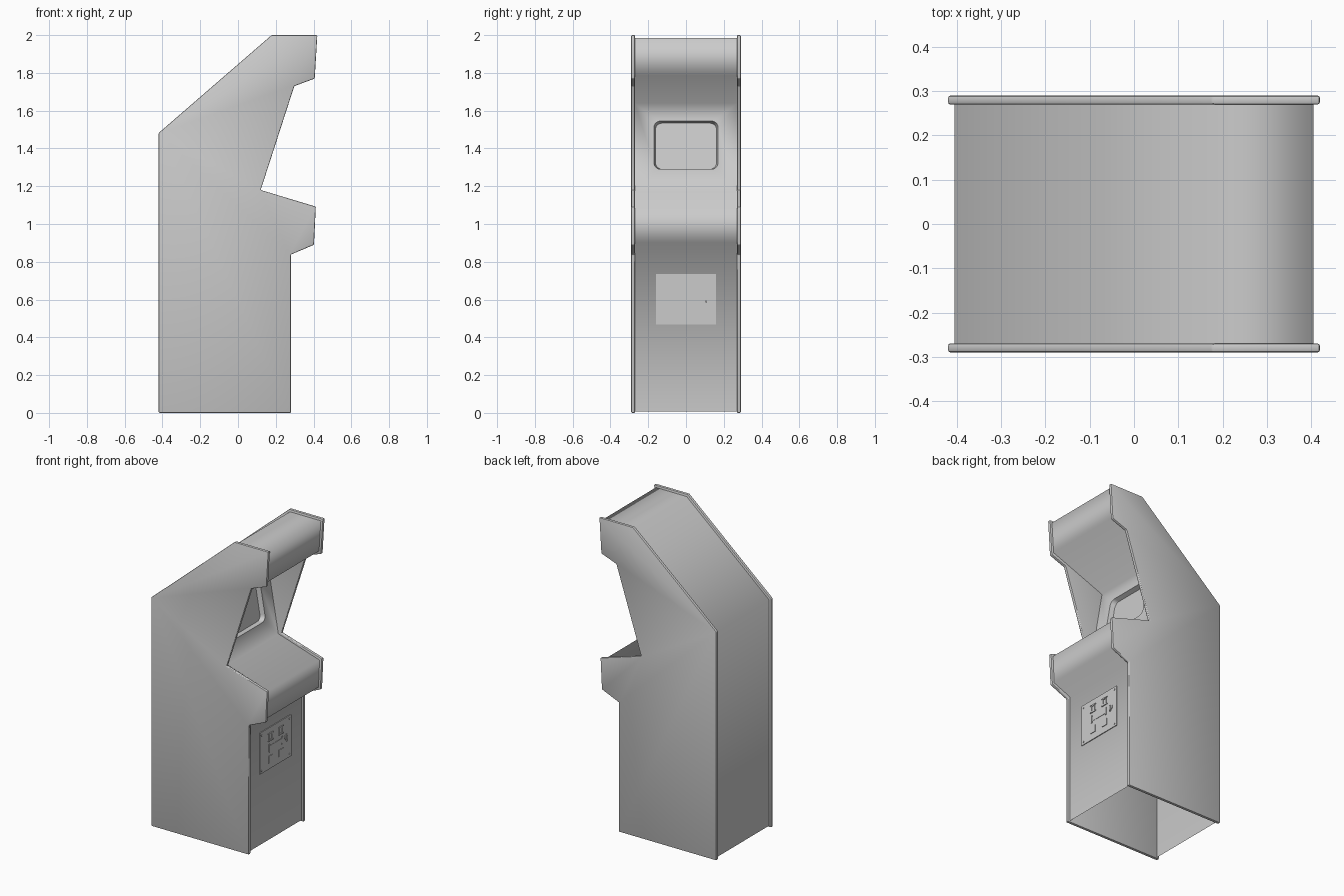
import bpy, bmesh, math
from mathutils import Vector

if "Cube" in bpy.data.objects:
    bpy.data.objects.remove(bpy.data.objects["Cube"])

grey = bpy.data.materials.new("cabinet_grey")
grey.diffuse_color = (0.6, 0.6, 0.6, 1)
grey.use_nodes = True
grey.node_tree.nodes["Principled BSDF"].inputs["Base Color"].default_value = grey.diffuse_color


def finish(name, bm):
    me = bpy.data.meshes.new(name)
    bm.to_mesh(me)
    bm.free()
    ob = bpy.data.objects.new(name, me)
    me.materials.append(grey)
    bpy.context.collection.objects.link(ob)
    return ob


def smooth_by_angle(ob):
    bpy.ops.object.select_all(action='DESELECT')
    ob.select_set(True)
    bpy.context.view_layer.objects.active = ob
    bpy.ops.object.shade_smooth_by_angle(angle=math.radians(35))


# Side panels: flat profile with softly rounded edges
side = [(-0.42, 0), (0.28, 0), (0.28, 0.838), (0.402, 0.89), (0.412, 1.092),
        (0.12, 1.18), (0.298, 1.73), (0.406, 1.77), (0.42, 2.0), (0.178, 2.0), (-0.42, 1.482)]
for name, y0 in (("left_side_panel", -0.29), ("right_side_panel", 0.27)):
    bm = bmesh.new()
    face = bm.faces.new([bm.verts.new((x, y0, z)) for x, z in side])
    ext = bmesh.ops.extrude_face_region(bm, geom=[face])
    bmesh.ops.translate(bm, vec=(0, 0.02, 0),
                        verts=[v for v in ext["geom"] if isinstance(v, bmesh.types.BMVert)])
    bmesh.ops.recalc_face_normals(bm, faces=bm.faces)
    bmesh.ops.bevel(bm, geom=bm.edges[:], offset=0.005, segments=2, profile=0.5, affect='EDGES')
    smooth_by_angle(finish(name, bm))

# Body: open-bottomed shell between the panels, softly shaded
W = 0.271
body = [(0.265, 0.008), (0.265, 0.85), (0.388, 0.902), (0.396, 1.08), (0.10, 1.172),
        (0.02, 1.64), (0.392, 1.786), (0.405, 1.985), (0.184, 1.985), (-0.405, 1.475), (-0.405, 0.008)]
BEZEL = 4                                   # profile segment holding the screen
bm = bmesh.new()
a = [bm.verts.new((x, -W, z)) for x, z in body]
b = [bm.verts.new((x, W, z)) for x, z in body]
for i in range(len(body) - 1):
    if i != BEZEL:
        bm.faces.new((a[i], b[i], b[i + 1], a[i + 1]))

# Screen opening: rounded rectangle cut in the bezel, with a recessed screen
(x0, z0), (x1, z1) = body[BEZEL], body[BEZEL + 1]
inward = Vector((-(z1 - z0), 0, x1 - x0)).normalized()
hw, lo, hi, rad, N = 0.17, 1.29, 1.545, 0.035, 6


def on_bezel(y, z):
    return Vector((x0 + (x1 - x0) * (z - z0) / (z1 - z0), y, z))


corners = [a[BEZEL], b[BEZEL], b[BEZEL + 1], a[BEZEL + 1]]
centres = [(-hw + rad, lo + rad), (hw - rad, lo + rad), (hw - rad, hi - rad), (-hw + rad, hi - rad)]
arcs = []
for k, (cy, cz) in enumerate(centres):
    angles = [math.pi + (k + j / N) * math.pi / 2 for j in range(N + 1)]
    arcs.append([bm.verts.new(on_bezel(cy + rad * math.cos(t), cz + rad * math.sin(t))) for t in angles])
for k in range(4):
    for j in range(N):
        bm.faces.new((corners[k], arcs[k][j + 1], arcs[k][j]))
    bm.faces.new((corners[k], corners[(k + 1) % 4], arcs[(k + 1) % 4][0], arcs[k][-1]))
ring = [v for arc in arcs for v in arc]
mid = on_bezel(0, (lo + hi) / 2)
inner = [bm.verts.new(mid + (v.co - mid) * 0.95 + inward * 0.03) for v in ring]
for i in range(len(ring)):
    j = (i + 1) % len(ring)
    bm.faces.new((ring[i], ring[j], inner[j], inner[i]))
bm.faces.new(inner)
for loop in (ring, inner):
    for i in range(len(loop)):
        bm.edges.get((loop[i - 1], loop[i])).smooth = False
for f in bm.faces:
    f.smooth = True
finish("cabinet_body", bm)


# Coin door: thin plate with raised details on the lower front
FRONT = 0.264


def add_box(bm, y, z, w, h, top):
    r = bmesh.ops.create_cube(bm, size=1)
    for v in r["verts"]:
        v.co = Vector((FRONT + (v.co.x + 0.5) * top, y + v.co.y * w, z + v.co.z * h))


def add_disc(bm, y, z, radius, top, segs=12):
    r = bmesh.ops.create_cone(bm, cap_ends=True, segments=segs, radius1=radius, radius2=radius, depth=1)
    for v in r["verts"]:
        v.co = Vector((FRONT + (v.co.z + 0.5) * top, y + v.co.y, z - v.co.x))


def add_frame(bm, y, z, w, h, t, top):
    for s in (-1, 1):
        add_box(bm, y + s * (w - t) / 2, z, t, h, top)
        add_box(bm, y, z + s * (h - t) / 2, w, t, top)


bm = bmesh.new()
add_box(bm, 0, 0.602, 0.32, 0.268, 0.006)
finish("coin_door_plate", bm)

bm = bmesh.new()
for s in (-1, 1):
    add_frame(bm, s * 0.053, 0.675, 0.036, 0.045, 0.007, 0.010)      # coin slot surround
    for e in (-1, 1):
        add_box(bm, s * 0.053, 0.675 + e * 0.023, 0.05, 0.006, 0.011)
    add_box(bm, s * 0.066, 0.605, 0.010, 0.05, 0.010)                # centre brackets
    add_box(bm, s * 0.053, 0.532, 0.044, 0.044, 0.010)               # coin return flap
add_box(bm, 0, 0.605, 0.125, 0.028, 0.008)
finish("coin_slots_and_returns", bm)

bm = bmesh.new()
add_disc(bm, 0.108, 0.612, 0.018, 0.010, 16)
add_box(bm, 0.108, 0.604, 0.008, 0.038, 0.014)
finish("coin_door_lock", bm)

bm = bmesh.new()
for sy in (-1, 1):
    for sz in (-1, 1):
        add_disc(bm, sy * 0.143, 0.602 + sz * 0.115, 0.006, 0.009, 10)
finish("coin_door_screws", bm)
